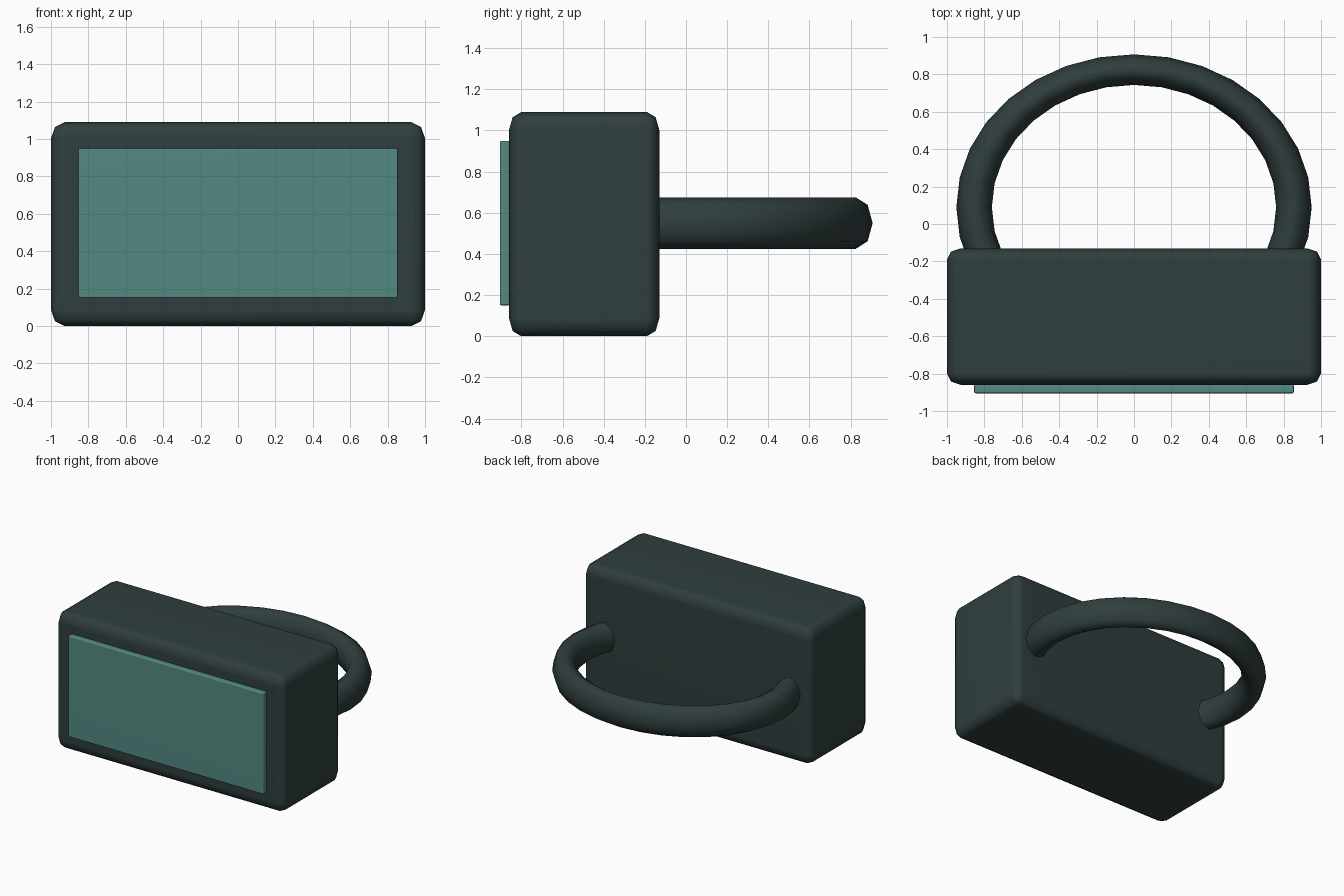
import bpy, bmesh, math

if "Cube" in bpy.data.objects:
    bpy.data.objects.remove(bpy.data.objects["Cube"])


def material(name, srgb):
    m = bpy.data.materials.new(name)
    lin = [((c / 255 + 0.055) / 1.055) ** 2.4 for c in srgb]
    m.diffuse_color = (*lin, 1)
    m.use_nodes = True
    m.node_tree.nodes["Principled BSDF"].inputs["Base Color"].default_value = m.diffuse_color
    return m


dark = material("dark slate", (48, 62, 62))
teal = material("muted teal", (84, 138, 131))


def rounded_box(name, low, high, bevel, segments, mat):
    """Box between two corners, with its own edge rounding on each axis."""
    size = [h - l for l, h in zip(low, high)]
    bm = bmesh.new()
    bmesh.ops.create_cube(bm, size=1)
    bmesh.ops.scale(bm, vec=[s / b for s, b in zip(size, bevel)], verts=bm.verts)
    bmesh.ops.bevel(bm, geom=bm.edges[:], offset=1, segments=segments,
                    profile=0.5, affect='EDGES')
    bmesh.ops.scale(bm, vec=bevel, verts=bm.verts)
    mesh = bpy.data.meshes.new(name)
    bm.to_mesh(mesh)
    bm.free()
    mesh.materials.append(mat)
    mesh.shade_smooth()
    ob = bpy.data.objects.new(name, mesh)
    ob.location = [(l + h) / 2 for l, h in zip(low, high)]
    bpy.context.collection.objects.link(ob)
    # keeps the large faces flat while the edges shade smoothly
    ob.modifiers.new("flat faces", 'WEIGHTED_NORMAL')
    return ob


# main housing
rounded_box("housing", (-1, -0.86, 0), (1, -0.13, 1.09), (0.073, 0.06, 0.087), 2, dark)

# raised front panel
rounded_box("front_panel", (-0.855, -0.905, 0.15), (0.855, -0.857, 0.95),
            (0.008, 0.008, 0.008), 2, teal)

# loop handle: stretched ring passing into the housing
bpy.ops.mesh.primitive_torus_add(major_segments=32, minor_segments=8,
                                 major_radius=0.855, minor_radius=0.095,
                                 location=(0, 0.09, 0.55))
ring = bpy.context.object
ring.name = "loop_handle"
ring.scale = (1, 0.86, 0.125 / 0.095)
ring.data.materials.append(dark)
ring.data.shade_smooth()
